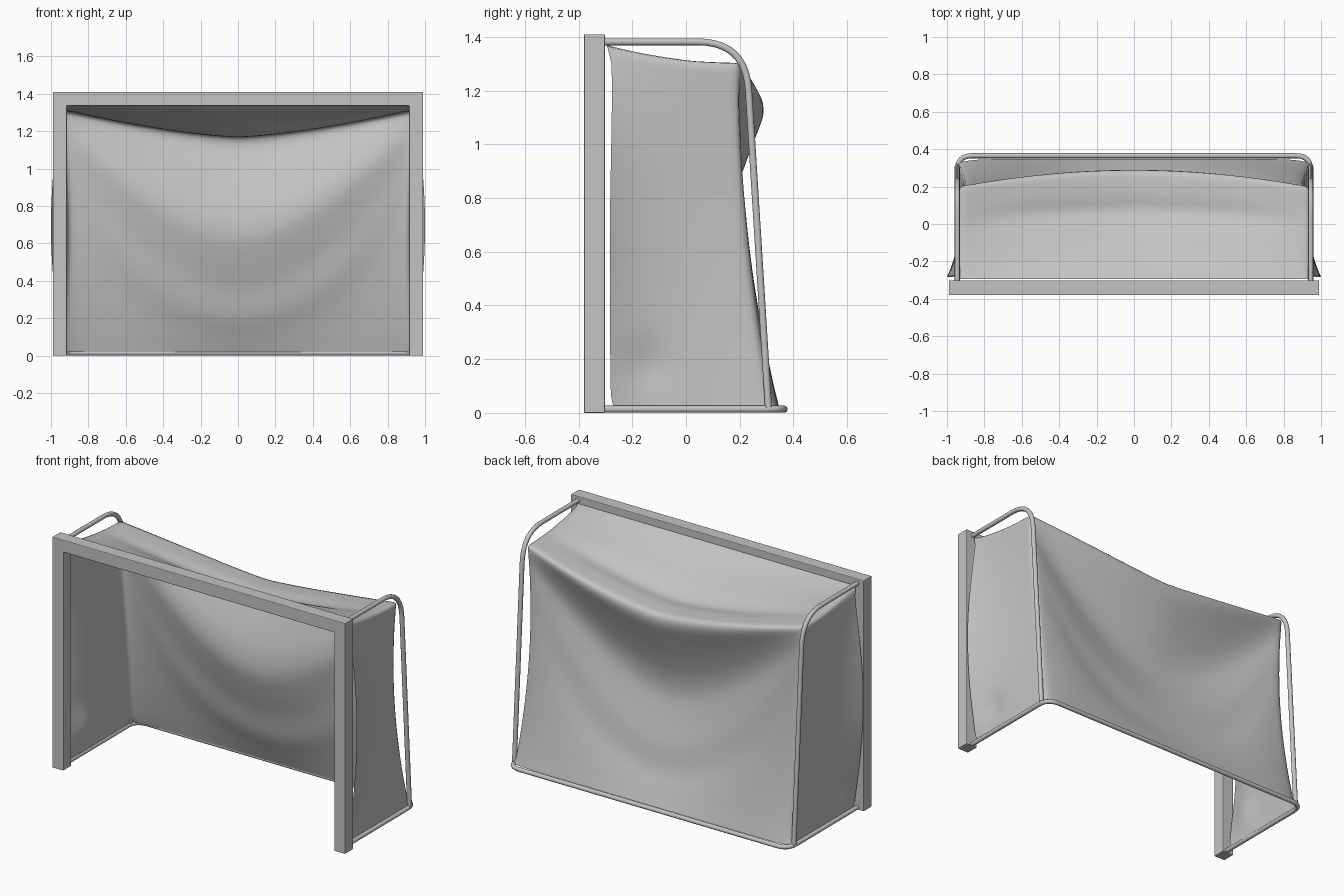
import bpy, bmesh
from math import sin, pi, exp, log, radians
from mathutils import Vector

cube = bpy.data.objects.get("Cube")
if cube:
    bpy.data.objects.remove(cube, do_unlink=True)

grey = bpy.data.materials.new("plain grey")
grey.use_nodes = True
colour = (0.55, 0.55, 0.55, 1)
grey.diffuse_color = colour
grey.node_tree.nodes["Principled BSDF"].inputs["Base Color"].default_value = colour


def add_object(name, data):
    obj = bpy.data.objects.new(name, data)
    bpy.context.collection.objects.link(obj)
    data.materials.append(grey)
    bpy.ops.object.select_all(action='DESELECT')
    obj.select_set(True)
    bpy.context.view_layer.objects.active = obj
    return obj


def mesh_object(name, bm):
    mesh = bpy.data.meshes.new(name)
    bm.to_mesh(mesh)
    bm.free()
    return add_object(name, mesh)


def rounded_path(points, radius, steps=10):
    """Replace each inner corner of a path with a smooth bend."""
    pts = [Vector(p) for p in points]
    path = [pts[0]]
    for a, b, c in zip(pts, pts[1:], pts[2:]):
        start = b + (a - b).normalized() * radius
        end = b + (c - b).normalized() * radius
        for i in range(steps + 1):
            t = i / steps
            path.append(start * (1 - t) ** 2 + b * 2 * t * (1 - t) + end * t * t)
    return path + [pts[-1]]


def tube(name, path):
    curve = bpy.data.curves.new(name, 'CURVE')
    curve.dimensions = '3D'
    curve.bevel_depth = 0.0135
    curve.bevel_resolution = 3
    curve.use_fill_caps = True
    spline = curve.splines.new('POLY')
    spline.points.add(len(path) - 1)
    for point, co in zip(spline.points, path):
        point.co = (*co, 1)
    add_object(name, curve)
    bpy.ops.object.convert(target='MESH')
    bpy.ops.object.shade_smooth_by_angle(angle=radians(50))


def lookup(table, x):
    """Smooth interpolation through (x, value) pairs."""
    n = len(table)
    i = 0
    while i < n - 2 and x > table[i + 1][0]:
        i += 1

    def slope(k):
        a, b = table[max(k - 1, 0)], table[min(k + 1, n - 1)]
        return (b[1] - a[1]) / (b[0] - a[0])
    (x0, y0), (x1, y1) = table[i], table[i + 1]
    h = x1 - x0
    t = min(max((x - x0) / h, 0), 1)
    return (y0 * (1 + 2 * t) * (1 - t) ** 2 + y1 * t * t * (3 - 2 * t)
            + h * t * (1 - t) * (slope(i) * (1 - t) - slope(i + 1) * t))


# Front frame: one arch-shaped outline pushed back
half = [(0.99, 0), (0.99, 1.41)]
inner_half = [(0.915, 1.335), (0.915, 0)]
outline = half + [(-x, z) for x, z in half[::-1] + inner_half[::-1]] + inner_half
bm = bmesh.new()
face = bm.faces.new([bm.verts.new((x, -0.38, z)) for x, z in outline])
pushed = bmesh.ops.extrude_face_region(bm, geom=[face])["geom"]
for v in pushed:
    if isinstance(v, bmesh.types.BMVert):
        v.co.y = -0.302
bmesh.ops.recalc_face_normals(bm, faces=bm.faces)
bevel = mesh_object("front_frame", bm).modifiers.new("soft edges", 'BEVEL')
bevel.width = 0.004
bevel.segments = 2

# Bent tubes
tube("ground_tube", rounded_path(
    [(-0.945, -0.31, 0.014), (-0.945, 0.365, 0.014),
     (0.945, 0.365, 0.014), (0.945, -0.31, 0.014)], 0.08))
for side, name in ((1, "left_stay"), (-1, "right_stay")):
    x = side * 0.945
    tube(name, rounded_path([(x, -0.31, 1.382), (x, 0.222, 1.382), (x, 0.307, 0.02)],
                            0.18))

# Cloth: rear corner line as (height, depth); drape of the back behind that
# line as (share of height, offset); front edge line as (share, depth)
CORNER = [(0.02, 0.325), (0.12, 0.303), (0.3, 0.273), (0.6, 0.236),
          (0.87, 0.213), (1.1, 0.203), (1.31, 0.202)]
DRAPE = [(0, 0.022), (0.07, 0.008), (0.16, -0.015), (0.29, -0.026), (0.42, -0.05),
         (0.53, -0.065), (0.63, -0.048), (0.74, -0.005), (0.85, 0.045),
         (0.94, 0.085), (0.975, 0.088), (1, 0.08)]
FRONT = [(0, -0.27), (0.04, -0.28), (0.5, -0.283), (0.94, -0.277), (1, -0.295)]
BOTTOM, PEAK, DIP = 0.02, 1.31, 1.17


def corner_x(t):
    return 0.94 - 0.03 * sin(pi * t)


def ridge(s):
    return DIP + (PEAK - DIP) * abs(s) ** 1.4


def back_point(s, t):
    edge = lookup(CORNER, BOTTOM + t * (PEAK - BOTTOM))
    # The folds sweep up from the middle towards the top corners
    fold = t ** (log(0.36) / log(0.36 + 0.5 * abs(s) ** 1.8))
    spread = 1 - abs(s) ** (2 + 14 * (1 - t) ** 5)
    y = edge + lookup(DRAPE, fold) * spread
    return Vector((s * corner_x(t), y, BOTTOM + t * (ridge(s) - BOTTOM)))


def side_point(side, u, t):
    top = PEAK + 0.06 * (1 - u) ** 2
    front = lookup(FRONT, t)
    rear = lookup(CORNER, BOTTOM + t * (PEAK - BOTTOM))
    x = 0.94 + sin(pi * t) * (0.06 * (1 - u) ** 3.5 - 0.03 * u)
    x -= 0.02 * exp(-((u - 0.25) / 0.15) ** 2 - ((t - 0.12) / 0.07) ** 2)
    return Vector((side * x, front + (rear - front) * u, BOTTOM + t * (top - BOTTOM)))


def top_point(s, v):
    back = back_point(s, 1)
    z = back.z + (PEAK + 0.06 - back.z) * (1 - v) ** 2
    z -= 0.032 * exp(-((v - 0.62) / 0.11) ** 2) * (1 - s * s)
    y = FRONT[-1][1] + (back.y - FRONT[-1][1]) * v
    return Vector((back.x, y, z))


def patch(bm, point, nu, nv, flip=False):
    rows = [[bm.verts.new(point(i / nu, j / nv)) for j in range(nv + 1)]
            for i in range(nu + 1)]
    for i in range(nu):
        for j in range(nv):
            quad = [rows[i][j], rows[i + 1][j], rows[i + 1][j + 1], rows[i][j + 1]]
            bm.faces.new(quad[::-1] if flip else quad)


bm = bmesh.new()
ACROSS, DEEP, TALL = 72, 24, 60
patch(bm, lambda a, t: back_point(2 * a - 1, t), ACROSS, TALL, True)
patch(bm, lambda a, v: top_point(2 * a - 1, v), ACROSS, DEEP)
patch(bm, lambda u, t: side_point(1, u, t), DEEP, TALL)
patch(bm, lambda u, t: side_point(-1, u, t), DEEP, TALL, True)
bmesh.ops.remove_doubles(bm, verts=bm.verts, dist=0.0005)
bmesh.ops.recalc_face_normals(bm, faces=bm.faces)
# Relax the folds so the corners round over like fabric
inner = [v for v in bm.verts if not v.is_boundary]
for _ in range(3):
    bmesh.ops.smooth_vert(bm, verts=inner, factor=0.5,
                          use_axis_x=True, use_axis_y=True, use_axis_z=True)
mesh_object("cloth_net", bm)
bpy.ops.object.shade_smooth()
